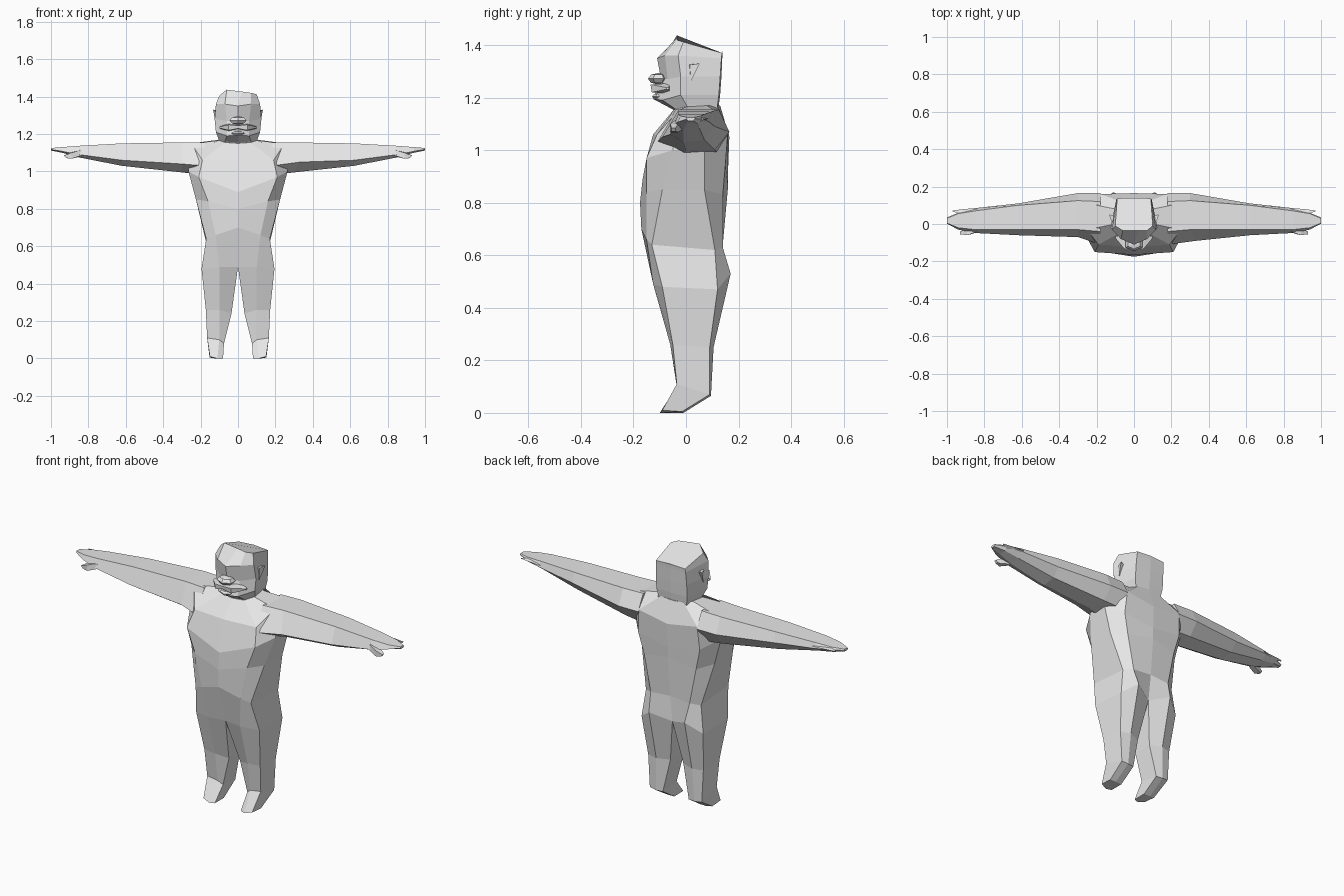
import bpy, bmesh

cube = bpy.data.objects.get("Cube")
if cube:
    bpy.data.objects.remove(cube, do_unlink=True)

grey = bpy.data.materials.new("plain grey")
grey.use_nodes = True
COLOUR = (0.8, 0.8, 0.8, 1)
grey.diffuse_color = COLOUR
grey.node_tree.nodes["Principled BSDF"].inputs["Base Color"].default_value = COLOUR


def finish(bm, name):
    bmesh.ops.remove_doubles(bm, verts=bm.verts, dist=0.0005)
    bmesh.ops.recalc_face_normals(bm, faces=bm.faces)
    mesh = bpy.data.meshes.new(name)
    bm.to_mesh(mesh)
    bm.free()
    mesh.materials.append(grey)
    obj = bpy.data.objects.new(name, mesh)
    bpy.context.collection.objects.link(obj)
    return obj


def loft(bm, rings, closed_from=0, cap_start=True):
    """Skin a list of rings; rings before closed_from stay open strips."""
    rows = [[bm.verts.new(p) for p in r] for r in rings]
    n = len(rows[0])
    for i, (a, b) in enumerate(zip(rows, rows[1:])):
        for j in range(n if i >= closed_from else n - 1):
            k = (j + 1) % n
            bm.faces.new((a[j], a[k], b[k], b[j]))
    if cap_start:
        bm.faces.new(rows[0])
    bm.faces.new(rows[-1])


def flip(points):
    return [(-x, y, z) for x, y, z in points]


def full_ring(half):
    """Five points from front centre to back centre, completed to eight."""
    return half + flip(half[3:0:-1])


# Torso and legs: each half ring runs front centre, front, side, side, back, back centre
torso = [
    [(0, -.05, 1.15), (.07, -.045, 1.155), (.10, .0, 1.165), (.10, .08, 1.17), (.07, .12, 1.17), (0, .13, 1.17)],
    [(0, -.125, 1.06), (.19, -.11, 1.06), (.25, -.03, 1.15), (.25, .11, 1.15), (.18, .16, 1.08), (0, .165, 1.05)],
    [(0, -.165, .89), (.21, -.15, .97), (.265, -.05, 1.0), (.265, .07, 1.0), (.19, .15, .95), (0, .16, .92)],
    [(0, -.175, .80), (.16, -.15, .84), (.225, -.09, .85), (.225, .07, .85), (.16, .14, .83), (0, .16, .86)],
    [(0, -.17, .70), (.12, -.15, .66), (.17, -.13, .64), (.17, .11, .62), (.12, .14, .63), (0, .14, .64)],
]
leg = [
    [(0, -.11, .49), (.10, -.125, .49), (.195, -.09, .48), (.19, .12, .47), (.11, .17, .53), (0, .12, .49)],
    [(.035, -.03, .24), (.10, -.06, .26), (.172, -.05, .26), (.17, .09, .25), (.11, .105, .25), (.04, .08, .25)],
    [(.075, -.025, .08), (.10, -.035, .10), (.165, -.035, .11), (.16, .09, .07), (.12, .095, .065), (.08, .09, .065)],
    [(.08, -.09, .0), (.11, -.10, .0), (.15, -.09, .01), (.152, -.015, .005), (.12, -.01, .0), (.08, -.01, .0)],
]
bm = bmesh.new()
halves = torso + leg
loft(bm, halves, closed_from=len(torso))
loft(bm, [flip(r) for r in halves], closed_from=len(torso))
finish(bm, "body")

# Arms: rings along x as (y, z) points: top front, top back, back, under back, under front, front
arm = [
    (.18, [(-.04, 1.155), (.12, 1.155), (.165, 1.07), (.12, .99), (-.02, .98), (-.11, 1.03)]),
    (.30, [(-.03, 1.155), (.125, 1.155), (.165, 1.07), (.11, 1.0), (0, .995), (-.07, 1.04)]),
    (.62, [(-.03, 1.15), (.10, 1.148), (.11, 1.09), (.07, 1.04), (-.01, 1.03), (-.06, 1.06)]),
    (.85, [(-.03, 1.137), (.07, 1.137), (.085, 1.11), (.05, 1.085), (-.01, 1.075), (-.048, 1.09)]),
    (.94, [(-.02, 1.13), (.055, 1.13), (.06, 1.118), (.045, 1.10), (0, 1.10), (-.03, 1.108)]),
    (1.0, [(.005, 1.125), (.03, 1.125), (.035, 1.12), (.028, 1.112), (.008, 1.112), (.002, 1.118)]),
]
thumb = [
    [(.84, -.04, 1.115), (.84, -.01, 1.11), (.84, -.01, 1.08), (.84, -.045, 1.085)],
    [(.89, -.06, 1.10), (.90, -.03, 1.10), (.90, -.03, 1.068), (.89, -.06, 1.068)],
    [(.93, -.055, 1.085), (.93, -.04, 1.085), (.92, -.04, 1.072), (.92, -.055, 1.072)],
]
finger = [
    [(.84, .05, 1.13), (.84, .085, 1.12), (.84, .05, 1.10)],
    [(.91, .05, 1.128), (.91, .08, 1.12), (.91, .05, 1.105)],
    [(.97, .066, 1.122), (.97, .072, 1.12), (.97, .066, 1.116)],
]
for side, name in ((1, "left"), (-1, "right")):
    rings = [[(x, y, z) for y, z in pts] for x, pts in arm]
    if side == 1:  # fuller front of the left shoulder
        rings[1][5] = (.33, -.09, 1.05)
    for part, data in (("arm", rings), ("thumb", thumb), ("finger", finger)):
        bm = bmesh.new()
        loft(bm, data if side == 1 else [flip(r) for r in data])
        finish(bm, f"{name}_{part}")

# Head: rings from neck to forehead, then a tilted crown
head = [full_ring(r) for r in (
    [(0, -.03, 1.13), (.06, -.03, 1.13), (.09, .03, 1.13), (.085, .12, 1.13), (0, .125, 1.13)],
    [(0, -.05, 1.155), (.07, -.045, 1.16), (.105, 0, 1.175), (.088, .12, 1.17), (0, .125, 1.17)],
    [(0, -.125, 1.195), (.06, -.09, 1.19), (.118, -.02, 1.21), (.095, .125, 1.21), (0, .13, 1.21)],
    [(0, -.095, 1.27), (.06, -.07, 1.27), (.125, -.02, 1.28), (.095, .13, 1.28), (0, .135, 1.28)],
    [(0, -.11, 1.35), (.07, -.08, 1.36), (.118, -.03, 1.36), (.092, .135, 1.35), (0, .138, 1.35)],
)]
head.append([(.02, -.035, 1.427), (.07, -.035, 1.42), (.10, -.01, 1.412), (.09, .137, 1.37),
             (0, .14, 1.375), (-.09, .137, 1.37), (-.10, -.01, 1.405), (-.06, -.035, 1.437)])
bm = bmesh.new()
loft(bm, head)
finish(bm, "head")


def lozenge(name, centre, size):
    """Faceted pointed blob for facial features."""
    bm = bmesh.new()
    bmesh.ops.create_uvsphere(bm, u_segments=6, v_segments=4, radius=1)
    for v in bm.verts:
        v.co = [c + s * q for c, s, q in zip(centre, size, v.co)]
    finish(bm, name)


lozenge("nose", (0, -.105, 1.272), (.052, .04, .022))
lozenge("lower_lip", (0, -.10, 1.205), (.04, .03, .013))

# Moustache halves and ears
for side, name in ((1, "left"), (-1, "right")):
    bm = bmesh.new()
    whisker = [
        [(0, -.13, 1.245), (0, -.09, 1.25), (0, -.09, 1.225), (0, -.13, 1.23)],
        [(.05, -.135, 1.25), (.05, -.06, 1.255), (.05, -.06, 1.215), (.05, -.13, 1.22)],
        [(.10, -.075, 1.238), (.10, -.065, 1.24), (.10, -.065, 1.23), (.10, -.075, 1.232)],
    ]
    loft(bm, whisker if side == 1 else [flip(r) for r in whisker])
    finish(bm, f"{name}_moustache")

    bm = bmesh.new()
    ear = [[(.10, .005, 1.325), (.10, .04, 1.32), (.10, .015, 1.255)],
           [(.122, .015, 1.325), (.133, .052, 1.33), (.12, .018, 1.26)]]
    loft(bm, ear if side == 1 else [flip(r) for r in ear])
    finish(bm, f"{name}_ear")
